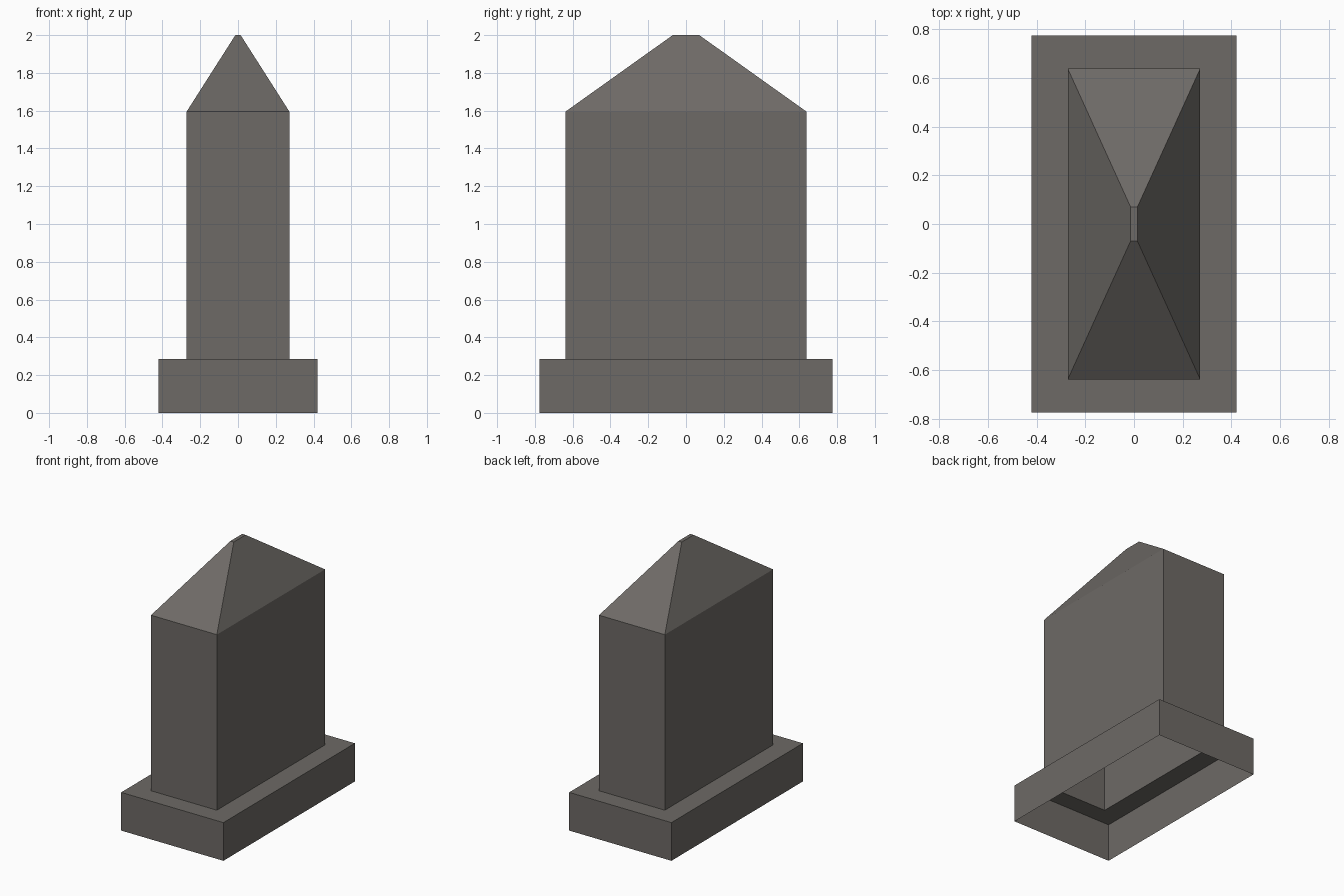
import bpy, bmesh

if "Cube" in bpy.data.objects:
    bpy.data.objects.remove(bpy.data.objects["Cube"])

stone = bpy.data.materials.new("grey stone")
stone.diffuse_color = (0.155, 0.144, 0.133, 1)
stone.use_nodes = True
stone.node_tree.nodes["Principled BSDF"].inputs["Base Color"].default_value = stone.diffuse_color

def lofted(name, rings, cap_top=False):
    """Stack rectangular rings (half_x, half_y, z) into an open-bottomed shell."""
    bm = bmesh.new()
    loops = [[bm.verts.new((sx * hx, sy * hy, z))
              for sx, sy in ((-1, -1), (1, -1), (1, 1), (-1, 1))]
             for hx, hy, z in rings]
    for a, b in zip(loops, loops[1:]):
        for i in range(4):
            j = (i + 1) % 4
            bm.faces.new((a[i], a[j], b[j], b[i]))
    if cap_top:
        bm.faces.new(loops[-1])
    mesh = bpy.data.meshes.new(name)
    bm.to_mesh(mesh)
    bm.free()
    mesh.materials.append(stone)
    obj = bpy.data.objects.new(name, mesh)
    bpy.context.collection.objects.link(obj)
    return obj

BASE = (0.422, 0.775)
SHAFT = (0.272, 0.638)

# Hollow plinth with a ledge running in to the shaft
lofted("plinth", [(*BASE, 0), (*BASE, 0.285), (*SHAFT, 0.285)])
# Hollow shaft, open below
lofted("shaft", [(*SHAFT, 0.285), (*SHAFT, 1.595)])
# Hipped cap with a small flat top
lofted("pointed_cap", [(*SHAFT, 1.595), (0.014, 0.07, 2.0)], cap_top=True)
